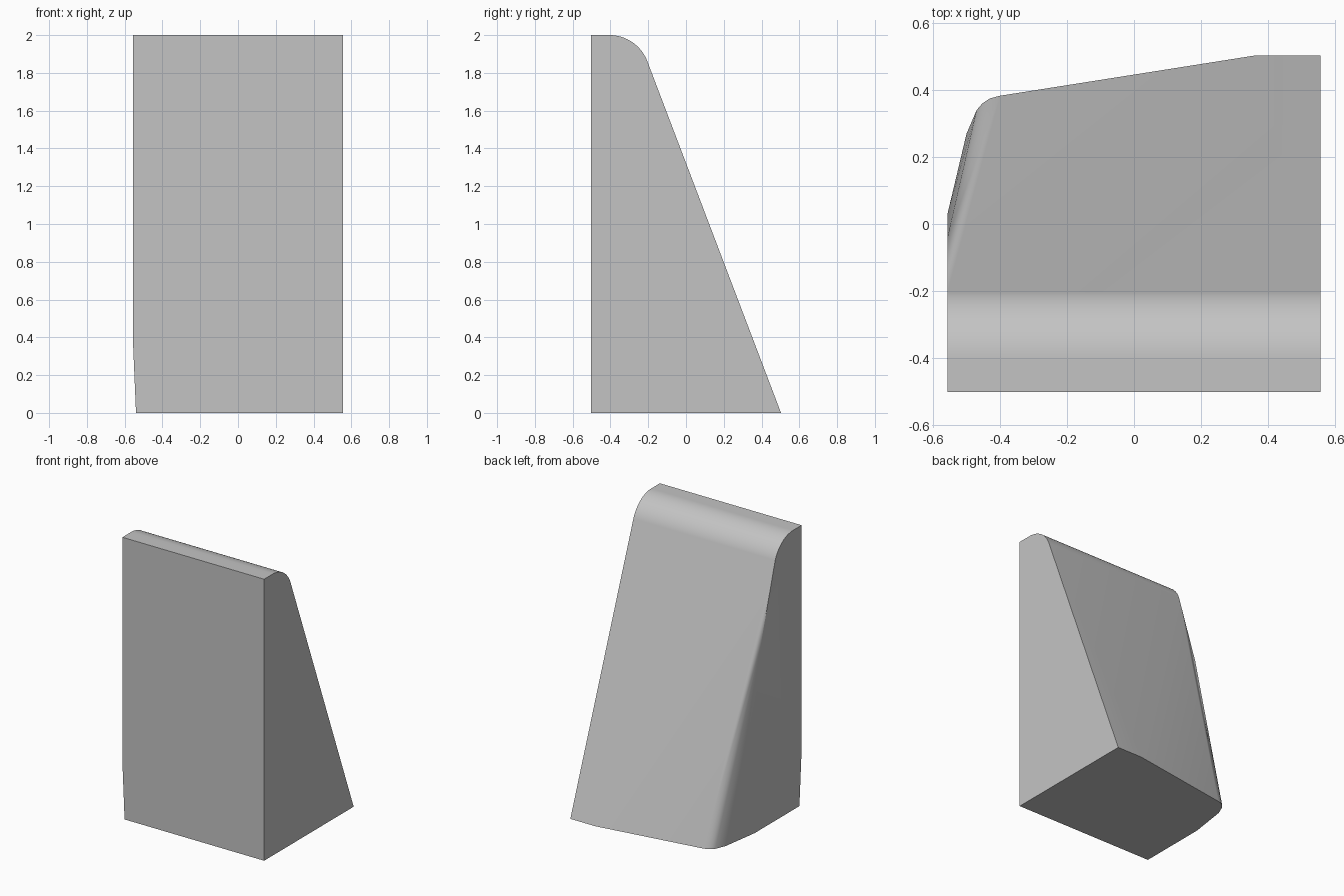
import bpy
import bmesh
import math
from mathutils import Vector

cube = bpy.data.objects.get("Cube")
if cube:
    bpy.data.objects.remove(cube, do_unlink=True)

HALF_W, FRONT, BACK = 0.557, -0.502, 0.503
points = []

# Base outline: straight right and front, rounded back corner on the -x side
points += [(x, y, 0) for x, y in (
    (HALF_W, FRONT), (HALF_W, BACK), (0.36, BACK), (-0.4, 0.383),
    (-0.43, 0.375), (-0.453, 0.36), (-0.47, 0.34), (-0.5, 0.27),
    (-0.54, 0), (-0.54, FRONT))]

# Shallow tapered facets low on the -x wall, and tip of the corner rounding
points += [(-HALF_W, FRONT, 0.4), (-HALF_W, 0.03, 0.85), (-HALF_W, -0.04, 1.31)]

# Rounded crest, tangent to the sloping back
RADIUS, CREST_Y, STEPS = 0.214, -0.405, 16
end = math.atan(1 / 0.384)
crest = [(FRONT, 2.0)]
for i in range(STEPS + 1):
    a = end * i / STEPS
    crest.append((CREST_Y + RADIUS * math.sin(a), 2 - RADIUS + RADIUS * math.cos(a)))
points += [(x, y, z) for x in (-HALF_W, HALF_W) for y, z in crest]

# The solid is the convex skin of these sections
bm = bmesh.new()
for p in points:
    bm.verts.new(Vector(p))
skin = bmesh.ops.convex_hull(bm, input=bm.verts[:])
loose = [v for v in bm.verts if not v.link_faces]
bmesh.ops.delete(bm, geom=loose, context='VERTS')
bmesh.ops.dissolve_limit(bm, angle_limit=math.radians(0.6), verts=bm.verts[:], edges=bm.edges[:])
bmesh.ops.recalc_face_normals(bm, faces=bm.faces[:])
mesh = bpy.data.meshes.new("wedge_block")
bm.to_mesh(mesh)
bm.free()

block = bpy.data.objects.new("wedge_block", mesh)
bpy.context.collection.objects.link(block)

# Plain grey
grey = bpy.data.materials.new("plain_grey")
grey.use_nodes = True
colour = (0.55, 0.55, 0.55, 1)
grey.diffuse_color = colour
grey.node_tree.nodes["Principled BSDF"].inputs["Base Color"].default_value = colour
mesh.materials.append(grey)

# Smooth crest and corner, crisp outer edges
bpy.ops.object.select_all(action='DESELECT')
block.select_set(True)
bpy.context.view_layer.objects.active = block
bpy.ops.object.shade_smooth_by_angle(angle=math.radians(30))
weighted = block.modifiers.new("weighted_normals", 'WEIGHTED_NORMAL')
weighted.keep_sharp = True
